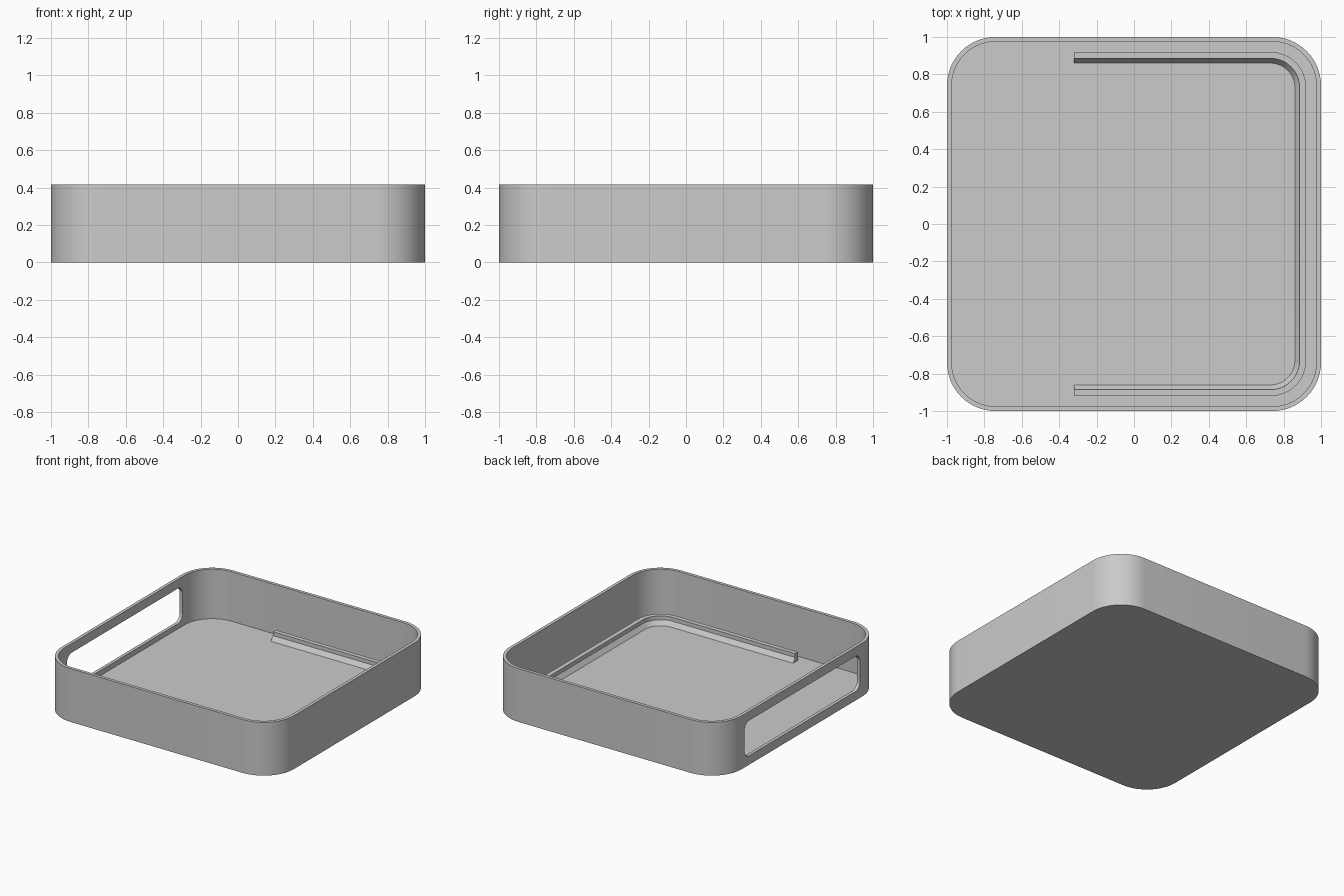
import bpy, bmesh
from math import sin, cos, pi, radians

HEIGHT, FLOOR, WALL = 0.415, 0.03, 0.025
SEGS = 14

cube = bpy.data.objects.get("Cube")
if cube:
    bpy.data.objects.remove(cube, do_unlink=True)

grey = bpy.data.materials.new("plain grey")
grey.use_nodes = True
grey.diffuse_color = (0.6, 0.6, 0.6, 1)
grey.node_tree.nodes["Principled BSDF"].inputs["Base Color"].default_value = (0.6, 0.6, 0.6, 1)


def arc(cx, cy, r, start):
    """Quarter circle, anticlockwise from the start angle."""
    return [(cx + r * cos(start + pi / 2 * i / SEGS),
             cy + r * sin(start + pi / 2 * i / SEGS)) for i in range(SEGS + 1)]


def rounded_rect(hx, hy, r):
    a, b = hx - r, hy - r
    return (arc(a, b, r, 0) + arc(-a, b, r, pi / 2)
            + arc(-a, -b, r, pi) + arc(a, -b, r, 1.5 * pi))


def loft(name, rings, closed_rings=True, closed_profile=False):
    """Skin a list of equal-length point rings and cap the open ends."""
    bm = bmesh.new()
    grid = [[bm.verts.new(p) for p in ring] for ring in rings]
    n, m = len(grid), len(grid[0])
    for i in range(n if closed_profile else n - 1):
        for j in range(m if closed_rings else m - 1):
            k, l = (i + 1) % n, (j + 1) % m
            bm.faces.new((grid[i][j], grid[i][l], grid[k][l], grid[k][j]))
    if closed_rings:
        bm.faces.new(grid[0])
        bm.faces.new(grid[-1])
    else:
        bm.faces.new([ring[0] for ring in grid])
        bm.faces.new([ring[-1] for ring in grid])
    bmesh.ops.recalc_face_normals(bm, faces=bm.faces)
    mesh = bpy.data.meshes.new(name)
    bm.to_mesh(mesh)
    bm.free()
    mesh.materials.append(grey)
    obj = bpy.data.objects.new(name, mesh)
    bpy.context.collection.objects.link(obj)
    return obj


def activate(obj):
    bpy.ops.object.select_all(action='DESELECT')
    obj.select_set(True)
    bpy.context.view_layer.objects.active = obj


def smooth(obj):
    activate(obj)
    bpy.ops.object.shade_smooth_by_angle(angle=radians(25))


# Open tray: outer wall, rim, inner wall and floor in one skin
def tray_ring(inset, z):
    return [(x, y, z) for x, y in rounded_rect(1 - inset, 1 - inset, 0.26 - inset)]


tray = loft("tray", [tray_ring(0, 0), tray_ring(0, HEIGHT),
                     tray_ring(WALL, HEIGHT), tray_ring(WALL, FLOOR)])

# Rounded slot through the right wall
slot = rounded_rect(0.71, 0.137, 0.06)
cutter = loft("slot_cutter", [[(x, y, z + 0.207) for y, z in slot] for x in (-1.1, -0.9)])
cutter.hide_render = True
cut = tray.modifiers.new("slot", 'BOOLEAN')
cut.operation = 'DIFFERENCE'
cut.solver = 'EXACT'
cut.object = cutter
activate(tray)
bpy.ops.object.modifier_apply(modifier=cut.name)
bpy.data.objects.remove(cutter, do_unlink=True)
smooth(tray)


# U-shaped retaining rail with a sloped foot on its inner side
def rail_path(half, z):
    c, r = 0.73, half - 0.73
    path = [(-0.32, -half)] + arc(c, -c, r, -pi / 2) + arc(c, c, r, 0) + [(-0.32, half)]
    return [(x, y, z) for x, y in path]


base = FLOOR - 0.005
profile = [(0.86, base), (0.86, FLOOR), (0.885, 0.065), (0.885, 0.095),
           (0.92, 0.095), (0.92, base)]
rail = loft("retaining_rail", [rail_path(h, z) for h, z in profile],
            closed_rings=False, closed_profile=True)
smooth(rail)
